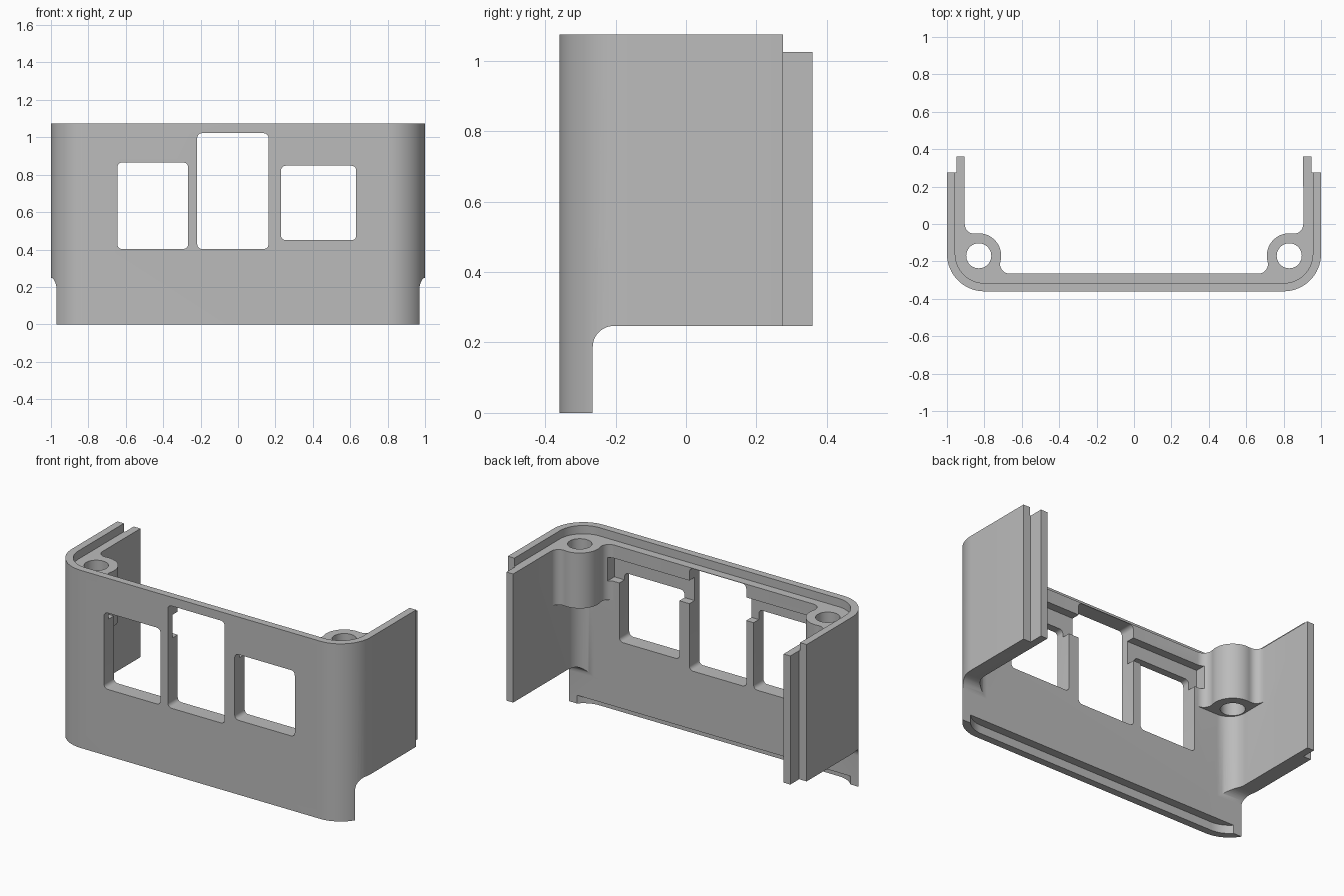
import bpy, bmesh
from math import sin, cos, radians, degrees, atan2, sqrt

if "Cube" in bpy.data.objects:
    bpy.data.objects.remove(bpy.data.objects["Cube"], do_unlink=True)

grey = bpy.data.materials.new("plain_grey")
grey.use_nodes = True
grey.diffuse_color = (0.5, 0.5, 0.5, 1)
grey.node_tree.nodes["Principled BSDF"].inputs["Base Color"].default_value = (0.5, 0.5, 0.5, 1)

FRONT, INNER, BACK = -0.36, -0.265, 0.275
WALL, LIP, RADIUS = 0.095, 0.044, 0.2
TOP, STEP, SIDE_BOTTOM = 1.075, 1.025, 0.247


def arc(cx, cy, r, start, end, n=12):
    angles = [radians(start + (end - start) * i / n) for i in range(n + 1)]
    return [(cx + r * cos(a), cy + r * sin(a)) for a in angles]


def prism(name, points, low, high, axis="z"):
    """Extrude a flat outline along an axis."""
    place = {"x": lambda a, b: (low, a, b),
             "y": lambda a, b: (a, low, b),
             "z": lambda a, b: (a, b, low)}[axis]
    bm = bmesh.new()
    face = bm.faces.new([bm.verts.new(place(a, b)) for a, b in points])
    new = bmesh.ops.extrude_face_region(bm, geom=[face])["geom"]
    shift = [(high - low) * (axis == k) for k in "xyz"]
    bmesh.ops.translate(bm, vec=shift, verts=[v for v in new if isinstance(v, bmesh.types.BMVert)])
    bmesh.ops.recalc_face_normals(bm, faces=bm.faces)
    mesh = bpy.data.meshes.new(name)
    bm.to_mesh(mesh)
    bm.free()
    mesh.materials.append(grey)
    obj = bpy.data.objects.new(name, mesh)
    bpy.context.collection.objects.link(obj)
    return obj


def rect(x0, x1, y0, y1):
    return [(x0, y0), (x1, y0), (x1, y1), (x0, y1)]


def rounded_rect(x0, x1, y0, y1, r=0.025):
    corners = [(x0 + r, y0 + r, 180), (x1 - r, y0 + r, 270),
               (x1 - r, y1 - r, 0), (x0 + r, y1 - r, 90)]
    return [p for cx, cy, a in corners for p in arc(cx, cy, r, a, a + 90, 6)]


def u_line(offset, end):
    """Path along the wall, inset from its outer face."""
    cx, cy, r = 1 - RADIUS, FRONT + RADIUS, RADIUS - offset
    return ([(offset - 1, end)] + arc(-cx, cy, r, 180, 270, 16)
            + arc(cx, cy, r, 270, 360, 16) + [(1 - offset, end)])


def combine(target, tool, operation):
    mod = target.modifiers.new(operation.lower(), "BOOLEAN")
    mod.operation, mod.solver, mod.object = operation, "EXACT", tool
    bpy.context.view_layer.objects.active = target
    bpy.ops.object.modifier_apply(modifier=mod.name)
    bpy.data.objects.remove(tool, do_unlink=True)


# Wall bent round the front and both sides
shell = prism("panel_shell", u_line(0, BACK) + u_line(WALL, BACK)[::-1], 0, TOP)

# Screw boss outline, blended into the front and side walls
bx, by, br, f = 0.83, -0.17, 0.12, 0.05
ax, ay = bx - sqrt((br + f) ** 2 - (INNER + f - by) ** 2), INNER + f
sx = 1 - WALL - f
sy = by + sqrt((br + f) ** 2 - (sx - bx) ** 2)
to_front = degrees(atan2(by - ay, bx - ax))
to_side = degrees(atan2(sy - by, sx - bx))
boss = (arc(ax, ay, f, -90, to_front, 8)
        + arc(bx, by, br, 180 + to_front, to_side, 24)[1:]
        + arc(sx, sy, f, 180 + to_side, 360, 8)[1:]
        + [(0.95, sy), (0.95, by), (0.9, -0.26), (0.8, -0.31), (ax, -0.31)])

for s in (-1, 1):
    combine(shell, prism("screw_boss", [(s * x, y) for x, y in boss], 0.69, 1.06), "UNION")
    tongue = [(s * x, y) for x, y in rect(1 - WALL, 0.95, 0.2, 0.36)]
    if s == 1:
        tongue = [(x - 0.0002, y) for x, y in tongue]
    combine(shell, prism("rear_tongue", tongue, 0.1, 1.06), "UNION")

# Steps along the inner top and bottom edges
inside = u_line(LIP, 0.5)
combine(shell, prism("top_step_cutter", inside, STEP, 1.3), "DIFFERENCE")
combine(shell, prism("bottom_step_cutter", inside, -0.1, 0.05), "DIFFERENCE")

# Side walls cut short, with a rounded inner corner
r = 0.06
side = ([(0.6, -0.2), (0.6, SIDE_BOTTOM)]
        + arc(INNER + r, SIDE_BOTTOM - r, r, 90, 180) + [(INNER, -0.2)])
combine(shell, prism("side_cutter", side, -1.2, 1.2, "x"), "DIFFERENCE")

# Screw holes
for s in (-1, 1):
    hole = arc(s * bx, by, 0.067, 0, 360, 40)[:-1]
    combine(shell, prism("hole_cutter", hole, 0.5, 1.3), "DIFFERENCE")

# Three front windows
for window in ((-0.645, -0.267, 0.403, 0.865),
               (-0.218, 0.163, 0.403, 1.022),
               (0.23, 0.632, 0.45, 0.848)):
    combine(shell, prism("window_cutter", rounded_rect(*window), -0.5, -0.2, "y"), "DIFFERENCE")

# Shallow recesses behind the window tops
for x0, x1 in ((-0.7, -0.2), (0.14, 0.7)):
    combine(shell, prism("recess_cutter", rect(x0, x1, 0.805, 0.945), -0.315, -0.2, "y"), "DIFFERENCE")

bpy.ops.object.select_all(action="DESELECT")
shell.select_set(True)
bpy.context.view_layer.objects.active = shell
bpy.ops.object.shade_smooth_by_angle(angle=radians(30))
